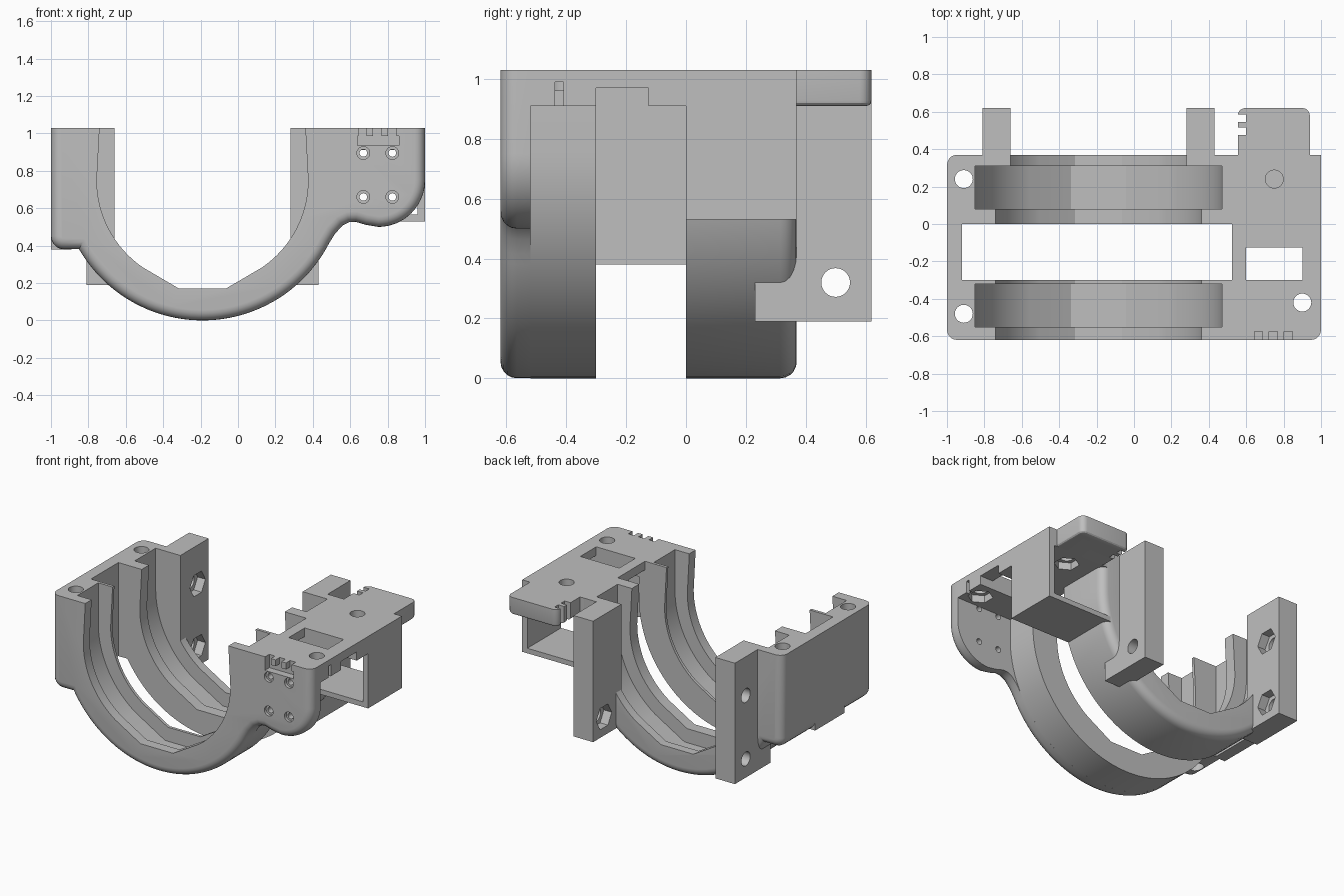
import bpy, bmesh
from math import cos, sin, radians, pi
from mathutils import Matrix, Vector

if "Cube" in bpy.data.objects:
    bpy.data.objects.remove(bpy.data.objects["Cube"])

grey = bpy.data.materials.new("plain_grey")
grey.use_nodes = True
colour = (0.52, 0.52, 0.52, 1)
grey.diffuse_color = colour
grey.node_tree.nodes["Principled BSDF"].inputs["Base Color"].default_value = colour

TOP, CX = 1.03, -0.19          # top plane and centre line of the cradle
FRONT, BACK = -0.62, 0.37


def finish(name, bm):
    bmesh.ops.recalc_face_normals(bm, faces=bm.faces)
    mesh = bpy.data.meshes.new(name)
    bm.to_mesh(mesh)
    bm.free()
    ob = bpy.data.objects.new(name, mesh)
    bpy.context.collection.objects.link(ob)
    mesh.materials.append(grey)
    return ob


def prism(name, pts, y0, y1, round_y=None, r=0.055):
    """Extrude an (x, z) outline along y; optionally round the edges of one end."""
    bm = bmesh.new()
    face = bm.faces.new([bm.verts.new((x, y0, z)) for x, z in pts])
    new = bmesh.ops.extrude_face_region(bm, geom=[face])["geom"]
    bmesh.ops.translate(bm, vec=(0, y1 - y0, 0),
                        verts=[v for v in new if isinstance(v, bmesh.types.BMVert)])
    bmesh.ops.recalc_face_normals(bm, faces=bm.faces)
    if round_y is not None:
        rim = [e for e in bm.edges
               if all(abs(v.co.y - round_y) < 1e-4 for v in e.verts)
               and not all(v.co.z > TOP - 1e-4 for v in e.verts)]
        bmesh.ops.bevel(bm, geom=rim, offset=r, segments=5, profile=0.5,
                        affect='EDGES', clamp_overlap=False)
    return finish(name, bm)


def box(name, x0, x1, y0, y1, z0, z1):
    return prism(name, [(x0, z0), (x1, z0), (x1, z1), (x0, z1)], y0, y1)


def rod(centre, axis, r, length, sides=32):
    bm = bmesh.new()
    turn = Vector((0, 0, 1)).rotation_difference(Vector(axis)).to_matrix().to_4x4()
    bmesh.ops.create_cone(bm, cap_ends=True, segments=sides, radius1=r, radius2=r,
                          depth=length, matrix=Matrix.Translation(centre) @ turn)
    return finish("cutter", bm)


def cut(part, cutters):
    bpy.context.view_layer.objects.active = part
    for c in cutters:
        mod = part.modifiers.new("cut", 'BOOLEAN')
        mod.operation, mod.solver, mod.object = 'DIFFERENCE', 'EXACT', c
        bpy.ops.object.modifier_apply(modifier=mod.name)
        bpy.data.objects.remove(c)


def arc(cx, cz, rx, rz, a0, a1, n):
    return [(cx + rx * cos(radians(a0 + (a1 - a0) * i / n)),
             cz + rz * sin(radians(a0 + (a1 - a0) * i / n))) for i in range(n + 1)]


def outline(right_side, end):
    """Left block, round belly up to the given angle, then the right side."""
    return ([(-1, TOP)] + arc(-0.93, 0.45, 0.07, 0.07, 180, 270, 5)
            + arc(CX, 0.762, 0.762, 0.762, 210, end, 40) + right_side)


def opening(s, flare, y0, y1):
    """Cutter for the cradle opening with a flat, faceted bottom."""
    half = ([(-0.565 * s + flare, 1.2), (-0.565 * s + flare, TOP)]
            + [(x * s, 0.75 + z * s) for x, z in arc(0, 0, 0.565, 0.565, 180, 235.7, 16)]
            + [(-0.125 * s, 0.75 - 0.58 * s)])
    pts = half + [(-x, z) for x, z in reversed(half)]
    return prism("cutter", [(CX + x, z) for x, z in pts], y0, y1)


# Front plate with the screw lobe
lobe = ([(0.52, 0.465), (0.56, 0.508), (0.595, 0.525), (0.63, 0.527), (0.68, 0.512)]
        + arc(0.75, 0.75, 0.25, 0.25, 270, 360, 16) + [(1, TOP)])
front_plate = prism("front_plate", outline(lobe, 333), FRONT, -0.52, FRONT)
cuts = [opening(1, 0.015, -0.7, -0.55), opening(1.168, 0, -0.55, -0.4)]
for x in (0.67, 0.825):
    for z in (0.66, 0.895):
        cuts += [rod((x, -0.57, z), (0, 1, 0), 0.02, 0.3, 20),
                 rod((x, FRONT, z), (0, 1, 0), 0.034, 0.04, 24)]
cuts += [box("cutter", 0.64, 0.86, -0.7, -0.57, 0.935, 0.985)]
cuts += [box("cutter", x - 0.022, x + 0.022, -0.7, -0.575, 0.97, 1.1)
         for x in (0.665, 0.745, 0.825)]
cuts.append(rod((-0.91, -0.48, 0.7), (0, 0, 1), 0.048, 1))
cut(front_plate, cuts)

# Cradle bodies behind the front plate and at the back
straight = [(CX + 0.762, TOP)]
front_cradle = prism("front_cradle", outline(straight, 360), -0.52, -0.30)
cut(front_cradle, [opening(1.168, 0, -0.6, -0.32), opening(1, 0.015, -0.33, -0.2),
                   rod((-0.91, -0.48, 0.7), (0, 0, 1), 0.048, 1)])
back_cradle = prism("back_cradle", outline(straight, 360), 0, BACK, BACK)
cut(back_cradle, [opening(1, 0.015, -0.1, 0.5), opening(1.168, 0, 0.08, 0.31),
                  rod((-0.91, 0.24, 0.7), (0, 0, 1), 0.048, 1)])

# Side wall joining both cradles
side_wall = box("side_wall", -1, -0.92, -0.31, 0.01, 0.38, TOP)

# Top deck with window, screw holes and nut pockets
top_deck = box("top_deck", 0.525, 1, -0.52, BACK, 0.91, TOP)
cut(top_deck, [box("cutter", 0.6, 0.9, -0.3, -0.125, 0.8, 1.2),
               box("cutter", 0.5, 1.1, -0.3, -0.125, 0.8, 0.97),
               box("cutter", 0.9, 1.1, -0.437, -0.41, 0.8, 0.99),
               rod((0.9, -0.42, 1), (0, 0, 1), 0.048, 0.5),
               rod((0.75, 0.24, 1), (0, 0, 1), 0.048, 0.5),
               rod((0.9, -0.42, 0.92), (0, 0, 1), 0.08, 0.08, 6),
               rod((0.75, 0.24, 0.92), (0, 0, 1), 0.08, 0.08, 6)])

# Tunnel under the deck
tunnel_floor = box("tunnel_floor", 0.5, 1, 0, BACK, 0.53, 0.565)
cut(tunnel_floor, [opening(1.168, 0, -0.1, 0.5)])
tunnel_wall = box("tunnel_wall", 0.96, 1, 0, BACK, 0.53, 0.92)

# Rear tab with rounded corners and cable notches
bm = bmesh.new()
bmesh.ops.create_cube(bm, size=1, matrix=Matrix.Translation((0.7475, 0.485, 0.97))
                      @ Matrix.Diagonal((0.385, 0.27, 0.12, 1)))
corners = [e for e in bm.edges if all(v.co.y > 0.6 for v in e.verts)
           and abs(e.verts[0].co.z - e.verts[1].co.z) > 0.1]
bmesh.ops.bevel(bm, geom=corners, offset=0.04, segments=5, profile=0.5, affect='EDGES')
under = [e for e in bm.edges if all(v.co.z < 0.92 for v in e.verts)
         and any(v.co.y > 0.4 for v in e.verts)]
bmesh.ops.bevel(bm, geom=under, offset=0.018, segments=3, profile=0.5, affect='EDGES')
rear_tab = finish("rear_tab", bm)
cut(rear_tab, [box("cutter", 0.5, 0.6, y - 0.02, y + 0.02, 0.8, 1.2)
               for y in (0.495, 0.565)])

# Clamp posts at the back, with hex nut pockets on their inner faces
for name, side, heights in (("right_post", -1, (0.32, 0.76)), ("left_post", 1, (0.32,))):
    x0, x1 = sorted((CX + side * 0.47, CX + side * 0.62))
    post = box(name, x0, x1, 0.31, 0.62, 0.19, TOP)
    cuts = []
    for z in heights:
        cuts += [rod((CX + side * 0.55, 0.5, z), (1, 0, 0), 0.048, 0.4),
                 rod((CX + side * 0.47, 0.5, z), (1, 0, 0), 0.085, 0.12, 6)]
    cut(post, cuts)
    foot = [(0.62, 0.19), (0.47, 0.19), (0.47, 0.27), (0.62, 0.36)]
    prism(name + "_foot", [(CX + side * x, z) for x, z in foot], 0.23, 0.33)

# Smooth the curved surfaces, keep real edges sharp
bpy.ops.object.select_all(action='DESELECT')
for ob in bpy.context.scene.objects:
    if ob.type == 'MESH':
        ob.select_set(True)
        bpy.context.view_layer.objects.active = ob
bpy.ops.object.shade_smooth_by_angle(angle=radians(25))
